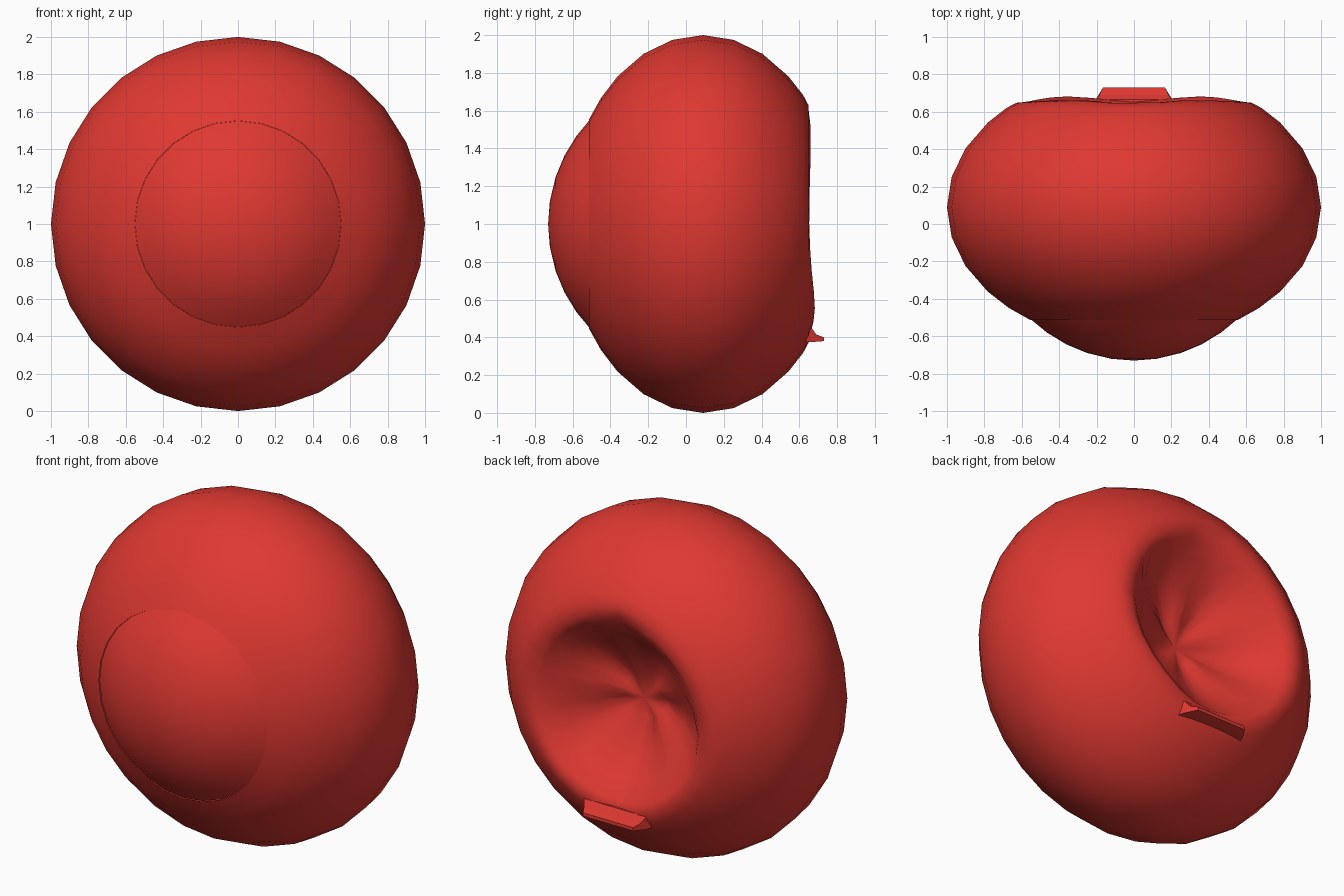
import bpy, bmesh, math

if "Cube" in bpy.data.objects:
    bpy.data.objects.remove(bpy.data.objects["Cube"])

red = bpy.data.materials.new("glossy_red")
red.diffuse_color = (0.74, 0.04, 0.031, 1)
red.use_nodes = True
red.node_tree.nodes["Principled BSDF"].inputs["Base Color"].default_value = red.diffuse_color

CY = 0.09      # body centre along y
DEPTH = 0.725  # body half depth
SEG = 28


def finish(name, bm, angle=40):
    bmesh.ops.recalc_face_normals(bm, faces=bm.faces)
    mesh = bpy.data.meshes.new(name)
    bm.to_mesh(mesh)
    bm.free()
    mesh.materials.append(red)
    ob = bpy.data.objects.new(name, mesh)
    bpy.context.collection.objects.link(ob)
    bpy.ops.object.select_all(action='DESELECT')
    ob.select_set(True)
    bpy.context.view_layer.objects.active = ob
    bpy.ops.object.shade_smooth_by_angle(angle=math.radians(angle))
    return ob


def revolve(name, profile, tip, shape=None, angle=40):
    """Spin (y, radius) rings about the y axis; close the last ring at tip."""
    bm = bmesh.new()
    rings = []
    for i, (y, r) in enumerate(profile):
        ring = []
        for k in range(SEG):
            a = 2 * math.pi * k / SEG
            dy, dr = shape(i, a) if shape else (0, 0)
            ring.append(bm.verts.new(((r + dr) * math.sin(a), y + dy,
                                      1 + (r + dr) * math.cos(a))))
        rings.append(ring)
    for lo, hi in zip(rings, rings[1:]):
        for k in range(SEG):
            j = (k + 1) % SEG
            bm.faces.new((lo[k], lo[j], hi[j], hi[k]))
    end = bm.verts.new(tip)
    for k in range(SEG):
        bm.faces.new((rings[-1][k], rings[-1][(k + 1) % SEG], end))
    return finish(name, bm, angle)


# Body: flattened ball, open at the front seam, turning into a hollow at the back
body = [(CY + DEPTH * math.sin(math.radians(t)), math.cos(math.radians(t)))
        for t in (-56.5, -48, -38.6, -25.7, -12.9, 0, 12.9, 25.7, 38.6, 47)]
n_outer = len(body)
body += [(0.648, 0.63), (0.66, 0.57), (0.635, 0.52), (0.55, 0.43), (0.45, 0.29), (0.38, 0.13)]


def uneven_rim(i, a):
    """Raise the lip at the lower sides, dent its top and crumple the hollow."""
    if i < n_outer + 1:
        return 0, 0
    side = abs((a + math.pi) % (2 * math.pi) - math.pi)   # 0 top, pi bottom
    if i <= n_outer + 2:
        raised = 0.022 * math.exp(-((side - 2.45) / 0.4) ** 2)
        dent = -0.035 * math.exp(-(side / 0.2) ** 2)
        return raised + dent - 0.008 * math.exp(-((side - 1.5) / 0.4) ** 2), 0
    return 0.018 * math.sin(5 * a + 0.6), 0.012 * math.sin(3 * a)


revolve("hollow_body", body, (0.02, 0.36, 0.98), uneven_rim, 60)

# Front dome: shallow spherical cap meeting the body at a faint seam
R = 0.80
edge = math.asin(0.551 / R)
dome = [(0.07 - R * math.cos(edge * f), R * math.sin(edge * f))
        for f in (1, 0.82, 0.62, 0.42, 0.2)]
revolve("front_dome", dome, (0, 0.07 - R, 1))

# Small tab at the bottom of the back lip
bm = bmesh.new()
section = [(0.62, 0.375, 0.22), (0.665, 0.375, 0.205), (0.73, 0.38, 0.165),
           (0.73, 0.40, 0.165), (0.69, 0.415, 0.185), (0.665, 0.45, 0.205), (0.62, 0.45, 0.22)]
left = [bm.verts.new((-w, y, z)) for y, z, w in section]
right = [bm.verts.new((w, y, z)) for y, z, w in section]
bm.faces.new(left)
bm.faces.new(right[::-1])
for k in range(len(section)):
    j = (k + 1) % len(section)
    bm.faces.new((left[k], right[k], right[j], left[j]))
finish("lip_tab", bm, 30)
